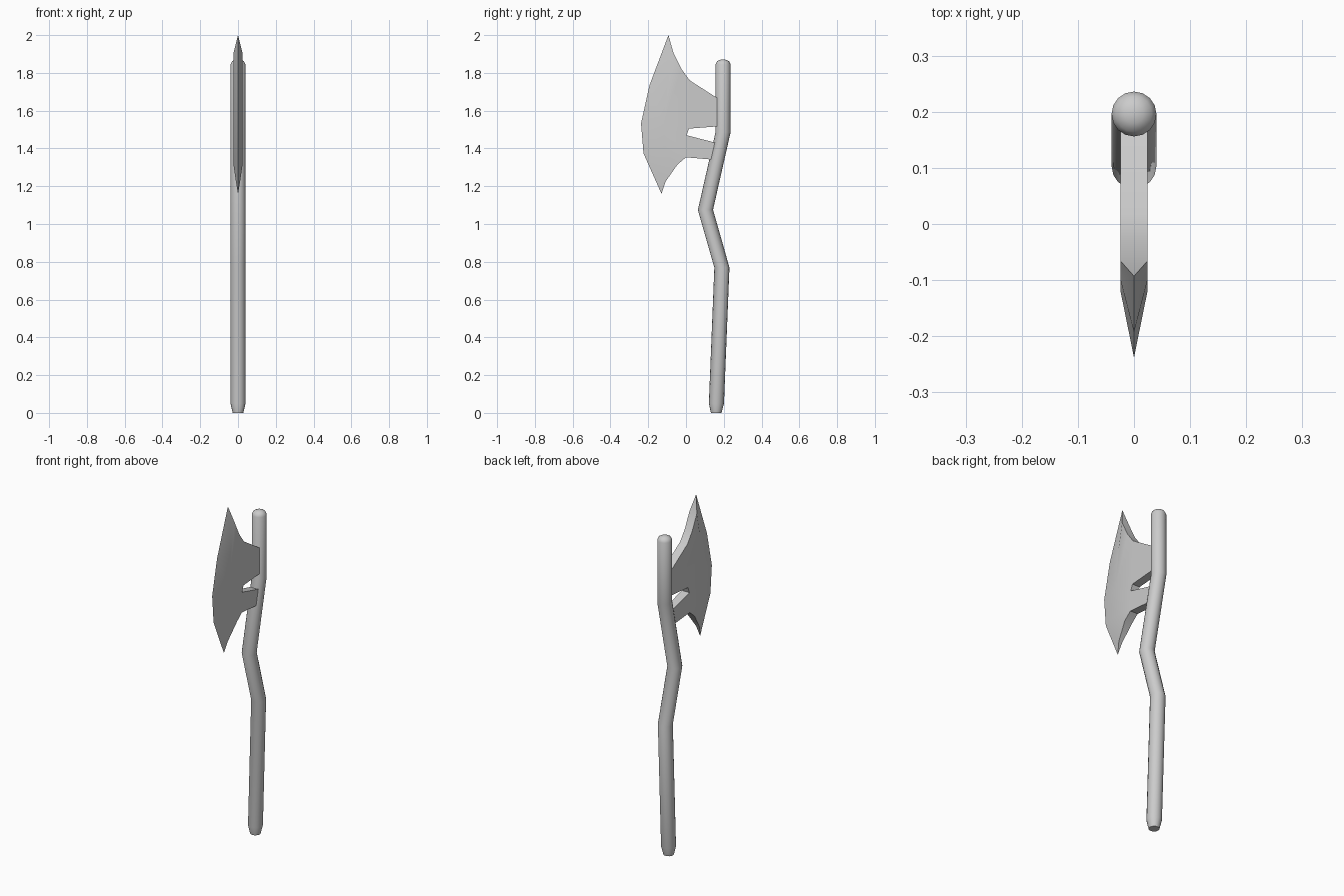
import bpy, bmesh, math

if "Cube" in bpy.data.objects:
    bpy.data.objects.remove(bpy.data.objects["Cube"])

SIDES = 16


def finish(bm, name, angle):
    bmesh.ops.remove_doubles(bm, verts=bm.verts, dist=0.0005)
    bmesh.ops.recalc_face_normals(bm, faces=bm.faces)
    mesh = bpy.data.meshes.new(name)
    bm.to_mesh(mesh)
    bm.free()
    obj = bpy.data.objects.new(name, mesh)
    bpy.context.collection.objects.link(obj)
    bpy.ops.object.select_all(action='DESELECT')
    obj.select_set(True)
    bpy.context.view_layer.objects.active = obj
    bpy.ops.object.shade_smooth_by_angle(angle=math.radians(angle))
    return obj


# Bent handle: stacked rings (centre y, z, radius)
path = [(0.16, 0.0, 0.028), (0.161, 0.05, 0.04), (0.19, 0.77, 0.04),
        (0.103, 1.075, 0.04), (0.196, 1.485, 0.04), (0.196, 1.845, 0.04),
        (0.196, 1.861, 0.032), (0.196, 1.869, 0.017), (0.196, 1.871, 0.005)]
bm = bmesh.new()
rings = []
for y, z, r in path:
    angles = [2 * math.pi * i / SIDES for i in range(SIDES)]
    rings.append([bm.verts.new((r * math.cos(a), y + r * math.sin(a), z)) for a in angles])
for a, b in zip(rings, rings[1:]):
    for i in range(SIDES):
        j = (i + 1) % SIDES
        bm.faces.new((a[i], a[j], b[j], b[i]))
bm.faces.new(rings[0])
bm.faces.new(rings[-1])
finish(bm, "handle", 40)

# Axe head: outline points (y, z, half thickness), then the inner bevel ridge
T = 0.024
outline = [(-0.093, 2.0, 0), (-0.193, 1.735, 0), (-0.238, 1.533, 0),      # cutting edge
           (-0.225, 1.374, 0), (-0.13, 1.16, 0),
           (-0.108, 1.225, 0.011), (-0.045, 1.315, T), (0.0, 1.353, T),   # lower beard
           (0.14, 1.341, T), (0.165, 1.428, T), (0.003, 1.47, T),         # lower socket, slot
           (0.016, 1.505, T), (0.17, 1.517, T), (0.17, 1.664, T),         # upper socket
           (0.02, 1.76, T), (-0.024, 1.82, T), (-0.066, 1.905, T)]        # upper horn
ridge = [(-0.10, 1.735, T), (-0.12, 1.533, T), (-0.11, 1.38, T)]
n = len(outline)
R1, R2, R3 = n, n + 1, n + 2
panels = [(0, 1, R1, 16), (1, 2, R2, R1), (2, 3, R3, R2), (3, 5, 6, R3), (3, 4, 5),
          tuple(range(6, 17)) + (R1, R2, R3)]
bm = bmesh.new()
left, right = [[bm.verts.new((s * t, y, z)) for y, z, t in outline + ridge] for s in (-1, 1)]
for verts in (left, right):
    for p in panels:
        bm.faces.new([verts[i] for i in p])
# Rim walls join the two mirrored sides
for i in range(n):
    j = (i + 1) % n
    if outline[i][2] or outline[j][2]:
        bm.faces.new((left[i], left[j], right[j], right[i]))
finish(bm, "axe_head", 30)
